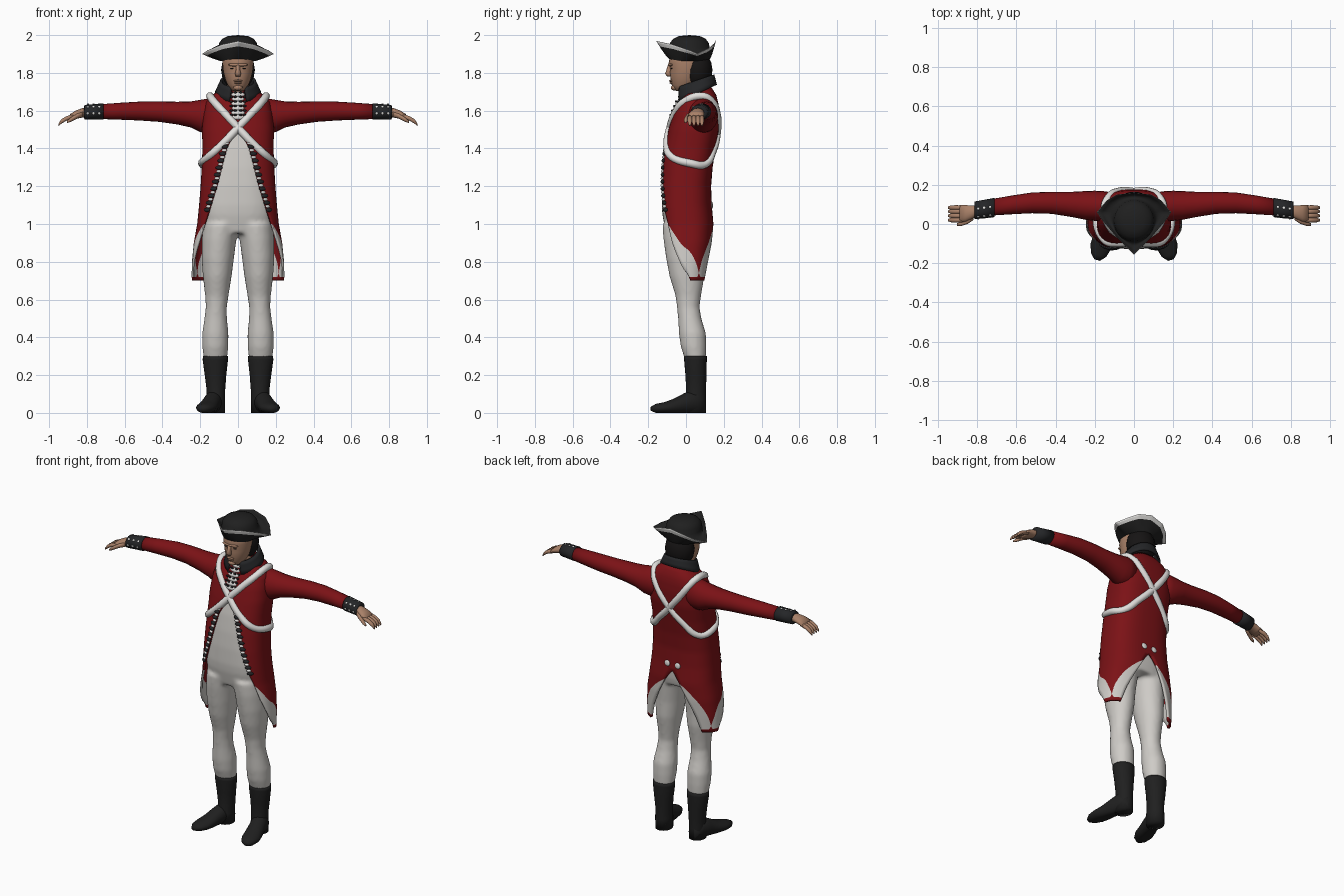
import bpy, bmesh
from math import sin, cos, pi, radians, asin, copysign
from mathutils import Vector, Matrix

if "Cube" in bpy.data.objects:
    bpy.data.objects.remove(bpy.data.objects["Cube"])


def material(name, r, g, b):
    m = bpy.data.materials.new(name)
    m.diffuse_color = (r, g, b, 1)
    m.use_nodes = True
    m.node_tree.nodes["Principled BSDF"].inputs["Base Color"].default_value = m.diffuse_color
    return m


RED = material("coat red", .20, .006, .008)
WHITE = material("cloth white", .62, .60, .57)
BELT = material("belt white", .75, .74, .72)
BLACK = material("facing black", .018, .019, .021)
BOOT = material("leather black", .014, .014, .014)
SKIN = material("skin", .40, .22, .14)
DARK = material("hair black", .008, .007, .007)


def finish(name, bm, mats, mirror=False, solid=0):
    me = bpy.data.meshes.new(name)
    bm.to_mesh(me)
    bm.free()
    for m in mats:
        me.materials.append(m)
    for f in me.polygons:
        f.use_smooth = True
    ob = bpy.data.objects.new(name, me)
    bpy.context.collection.objects.link(ob)
    if mirror:
        ob.modifiers.new("mirror", 'MIRROR')
    if solid:
        s = ob.modifiers.new("thickness", 'SOLIDIFY')
        s.thickness, s.offset = solid, 0
    return ob


def grid(name, parts, mats, closed=False, pick=None, mirror=False, solid=0):
    """Skin rows of points; closed rows are capped at both ends."""
    bm = bmesh.new()
    for rows in parts:
        vs = [[bm.verts.new(p) for p in r] for r in rows]
        n = len(rows[0])
        for i in range(len(rows) - 1):
            for j in range(n if closed else n - 1):
                k = (j + 1) % n
                f = bm.faces.new((vs[i][j], vs[i][k], vs[i + 1][k], vs[i + 1][j]))
                f.material_index = pick(i, j) if pick else 0
        if closed:
            bm.faces.new(vs[0])
            bm.faces.new(vs[-1])
    bmesh.ops.remove_doubles(bm, verts=bm.verts, dist=1e-5)
    bmesh.ops.recalc_face_normals(bm, faces=bm.faces)
    return finish(name, bm, mats, mirror, solid)


def ring(c, u, v, n=24):
    c, u, v = Vector(c), Vector(u), Vector(v)
    pts = [c + u * cos(2 * pi * k / n) + v * sin(2 * pi * k / n) for k in range(n)]
    return [Vector((p.x, p.y, max(p.z, 0))) for p in pts]


def upright(table, s=1):      # rows of x, y, z, rx, ry
    return [ring((s * x, y, z), (rx, 0, 0), (0, ry, 0)) for x, y, z, rx, ry in table]


def sideways(table):          # rows of x, y, z, ry, rz
    return [ring((x, y, z), (0, ry, 0), (0, 0, rz), 20) for x, y, z, ry, rz in table]


def ellipsoids(name, items, mat, mirror=False):
    """Items are (location, scale, facing direction)."""
    bm = bmesh.new()
    for loc, scale, n in items:
        q = Vector(n).to_track_quat('Z', 'Y').to_matrix().to_4x4()
        mx = Matrix.Translation(loc) @ q @ Matrix.Diagonal((*scale, 1))
        bmesh.ops.create_uvsphere(bm, u_segments=14, v_segments=8, radius=1, matrix=mx)
    return finish(name, bm, [mat], mirror)


def lerp(table, z):           # table sorted by falling first value
    if z >= table[0][0]:
        return table[0][1:]
    for a, b in zip(table, table[1:]):
        if z >= b[0]:
            t = (a[0] - z) / (a[0] - b[0])
            return [p + (q - p) * t for p, q in zip(a[1:], b[1:])]
    return table[-1][1:]


# Coat outline: height, half width, front y, back y
COAT = [(1.72, .07, .0, .13), (1.68, .13, -.01, .155), (1.64, .165, -.037, .165),
        (1.58, .178, -.063, .17), (1.5, .185, -.087, .168), (1.4, .182, -.11, .15),
        (1.3, .186, -.125, .135), (1.2, .192, -.134, .127), (1.1, .2, -.137, .13),
        (1.0, .21, -.133, .14), (.9, .228, -.127, .136), (.8, .238, -.123, .125),
        (.7, .24, -.12, .115)]
# Front edge and back edge angles, and share of white turnback, by height
EDGE = [(1.49, 0, 180, 0), (1.4, 13, 180, 0), (1.2, 29, 180, 0), (1.06, 44, 180, 0),
        (1.0, 52, 172, 0), (.9, 62, 160, .19), (.8, 80, 148, .385), (.74, 91, 142, .5),
        (.7, 98, 138, .3)]
P = .75


def coat(a, z, inset=0.0):
    rx, yf, yb = lerp(COAT, z)
    s, c = sin(a), cos(a)
    return Vector(((rx - inset) * copysign(abs(s) ** P, s),
                   (yf + yb) / 2 - ((yb - yf) / 2 - inset * .6) * copysign(abs(c) ** P, c), z))


def normal(a, z):
    return (coat(a + .03, z) - coat(a - .03, z)).cross(coat(a, z + .02) - coat(a, z - .02)).normalized()


def on_coat(x, z, back=False):
    a = asin(min(1, abs(x) / lerp(COAT, z)[0]) ** (1 / P))
    a = copysign(pi - a if back else a, x)
    return coat(a, z), normal(a, z)


# Breeches and waistcoat, fused into one smooth body
LEG = [(.12, .05, .28, .062, .055), (.12, .04, .35, .069, .068), (.12, .034, .42, .07, .072),
       (.118, .02, .5, .06, .062), (.115, .012, .56, .056, .06), (.112, .012, .62, .062, .068),
       (.11, .005, .72, .076, .092), (.107, -.003, .82, .086, .103),
       (.1, -.005, .92, .092, .115), (.09, -.005, 1.0, .095, .12)]
trunk = [[coat(2 * pi * k / 40, z, .014 + max(0, 1.06 - z) * .25) for k in range(40)]
         for z in (1.66, 1.6, 1.5, 1.4, 1.3, 1.2, 1.1, 1.05, 1.0, .95)]
body = grid("breeches_and_waistcoat", [upright(LEG, 1), upright(LEG, -1), trunk], [WHITE], closed=True)
r = body.modifiers.new("fuse", 'REMESH')
r.mode, r.voxel_size, r.use_smooth_shade = 'VOXEL', .011, True
s = body.modifiers.new("soften", 'SMOOTH')
s.factor, s.iterations = .5, 6

# Coat with open front, split tails and white turnbacks
rows = []
for k in range(52):
    z = round(1.72 - .02 * k, 2)
    a0, a1, f = lerp(EDGE, z)
    us = [f * j / 4 for j in range(4)] + [f + (1 - 2 * f) * j / 24 for j in range(25)] \
        + [1 - f + f * j / 4 for j in range(1, 5)]
    row = [coat(radians(a0 + (a1 - a0) * u), z) for u in us]
    for p in (row[0], row[-1]):
        if abs(p.x) < 1e-4:
            p.x = 0
    rows.append(row)
grid("coat", [rows], [RED, WHITE], mirror=True, solid=.012,
     pick=lambda i, j: 1 if i >= 36 and (j < 4 or j >= 28) and i < 50 else 0)

# Sleeves, cuffs and hands
grid("sleeve", [sideways([(.1, .085, 1.575, .075, .085), (.16, .09, 1.572, .078, .092),
     (.2, .093, 1.572, .077, .085), (.25, .095, 1.58, .073, .069), (.32, .1, 1.587, .064, .06),
     (.42, .108, 1.595, .056, .054), (.52, .108, 1.598, .053, .05), (.62, .098, 1.597, .048, .045),
     (.73, .085, 1.595, .042, .039)])], [RED], closed=True, mirror=True)
grid("cuff", [sideways([(.712, .084, 1.596, .04, .036), (.713, .084, 1.596, .049, .043),
     (.813, .07, 1.591, .045, .039), (.815, .07, 1.591, .03, .026)])], [BLACK], closed=True, mirror=True)
dots = []
for x in (.735, .765, .795):
    y = .081 - (x - .735) * .14
    dots += [((x, y - .047 * cos(t), 1.594 + .041 * sin(t)), (.007, .007, .003), (0, -cos(t), sin(t)))
             for t in (-.2, .7, 1.7)]
ellipsoids("cuff_button", dots, BELT, mirror=True)
fingers = [sideways([(.87, y, 1.57, .011, .012), (.91, y, 1.558, .012, .012),
                     (.935, y, 1.543, .011, .012), (.949, y, 1.526, .006, .007)])
           for y in (.02, .042, .064, .084)]
thumb = sideways([(.82, .035, 1.58, .015, .014), (.85, .014, 1.572, .014, .013),
                  (.885, .0, 1.553, .011, .012), (.905, -.003, 1.54, .006, .006)])
palm = sideways([(.8, .068, 1.59, .028, .024), (.825, .061, 1.588, .034, .025),
                 (.86, .054, 1.578, .042, .022), (.89, .053, 1.565, .044, .016)])
grid("hand", fingers + [thumb, palm], [SKIN], closed=True, mirror=True)

# Boots: shaft and turned-out foot
shaft = upright([(.12, .05, .3, .066, .06), (.12, .05, .28, .067, .06), (.119, .053, .2, .057, .056),
                 (.117, .053, .12, .049, .052), (.118, .05, .07, .05, .056), (.118, .05, .0, .05, .056)])
d = Vector((.26, -.97, 0))
w = Vector((.97, .26, 0))
foot = [ring(Vector((.12, .07, z)) + d * t, w * hw, (0, 0, hz))
        for t, z, hw, hz in ((-.03, .04, .03, .04), (.02, .06, .05, .065), (.08, .05, .047, .055),
                             (.14, .034, .052, .04), (.19, .027, .054, .03),
                             (.235, .024, .04, .024), (.262, .022, .015, .012))]
grid("boot", [shaft, foot], [BOOT], closed=True, mirror=True)

# Crossed shoulder belts
for side, label in ((1, "left"), (-1, "right")):
    pts = [on_coat(x, z)[0] for x, z in ((.125, 1.645), (.07, 1.585), (.0, 1.51), (-.08, 1.425), (-.15, 1.36))]
    pts += [Vector((-.19, .03, 1.32))]
    pts += [on_coat(x, z, True)[0] for x, z in ((-.155, 1.315), (-.08, 1.39), (0, 1.475), (.08, 1.575), (.13, 1.65))]
    pts += [Vector((.148, .085, 1.677))]
    cu = bpy.data.curves.new(label + "_belt", 'CURVE')
    cu.dimensions, cu.bevel_depth, cu.bevel_resolution, cu.resolution_u = '3D', .021, 3, 8
    sp = cu.splines.new('BEZIER')
    sp.bezier_points.add(len(pts) - 1)
    sp.use_cyclic_u = True
    for b, p in zip(sp.bezier_points, pts):
        b.co = (p.x * side, p.y, p.z)
        b.handle_left_type = b.handle_right_type = 'AUTO'
    cu.materials.append(BELT)
    bpy.context.collection.objects.link(bpy.data.objects.new(label + "_belt", cu))

# Lapel loops and buttons along the coat front, back buttons
loops, studs = [], []
for k in range(10):
    z = 1.075 + .037 * k
    a = radians(lerp(EDGE, z)[0] + 4)
    p, n = coat(a, z), normal(a, z)
    loops.append((p + n * .008, (.019, .011, .008), n))
    p = coat(a - .05, z + .018)
    studs.append((p + n * .008, (.014, .008, .007), n))
ellipsoids("lapel_loop", loops, BLACK, mirror=True)
ellipsoids("lapel_button", studs, BELT, mirror=True)
p, n = on_coat(.036, 1.1, True)
ellipsoids("back_button", [(p + n * .007, (.019, .019, .006), n)], BELT, mirror=True)

# Neck ruffle with dark spots
frill, spots = [], []
for k in range(6):
    z = 1.565 + .024 * k
    p, n = on_coat(.0001, z)
    frill.append((p + Vector((0, -.006, 0)), (.034 + .003 * (k % 2), .014, .012), n))
    for x in (.014, .036):
        spots.append((p + Vector((x, -.013 if x < .02 else -.006, .012)), (.009, .006, .007), n))
ellipsoids("neck_ruffle", frill, BELT)
ellipsoids("ruffle_spot", spots, BLACK, mirror=True)

# Standing collar, open at the front
rows = []
for t in (0, .35, .7, 1):
    row = []
    for k in range(17):
        a = radians(22 + 158 * k / 16)
        lo, up = 1.69 - .045 * cos(a), 1.757 - .033 * cos(a)
        rx, ry = .118 - .03 * t, .1 - .008 * t
        row.append((0 if k == 16 else rx * sin(a), .058 - .006 * t - ry * cos(a), lo + (up - lo) * t))
    rows.append(row)
grid("collar", [rows], [BLACK], mirror=True, solid=.012)

# Head, face and hair
grid("neck", [upright([(0, .05, 1.62, .065, .06), (0, .04, 1.7, .055, .056), (0, .03, 1.77, .055, .058)])],
     [SKIN], closed=True)
grid("head", [upright([(0, (f + b) / 2, z, rx, (b - f) / 2) for z, rx, f, b in (
    (1.703, .022, -.048, .0), (1.712, .04, -.064, .03), (1.735, .055, -.075, .06), (1.765, .068, -.081, .08),
    (1.8, .077, -.086, .09), (1.82, .08, -.084, .095), (1.85, .083, -.092, .1), (1.92, .08, -.08, .1))])],
    [SKIN], closed=True)
grid("nose", [upright([(0, -.085, 1.845, .009, .01), (0, -.09, 1.815, .011, .014),
     (0, -.093, 1.795, .016, .018), (0, -.088, 1.782, .012, .012)])], [SKIN], closed=True)
up = (0, 0, 1)
ellipsoids("brow_lips_and_chin", [((0, -.078, 1.843), (.055, .018, .01), up),
           ((0, -.078, 1.758), (.024, .012, .006), up), ((0, -.075, 1.747), (.02, .012, .006), up),
           ((0, -.06, 1.722), (.025, .02, .016), up)], SKIN)
ellipsoids("eye", [((.031, -.076, 1.824), (.013, .006, .003), up)], DARK, mirror=True)
ellipsoids("hair", [((0, .062, 1.815), (.092, .078, .105), up)], DARK)

# Three-cornered hat: brim outside, trim, brim inside, crown
RIM = [(180, 0, .16, 1.975), (150, .09, .15, 1.955), (130, .14, .12, 1.928), (105, .19, .06, 1.9),
       (90, .165, .022, 1.917), (45, .085, -.072, 1.95), (0, 0, -.157, 1.968)]
rows = []
angles = [5 * k for k in range(37)]
for t, drop in ((0, 0), (.3, 0), (.6, 0), (.76, 0), (.9, 0), (1, 0), (.97, -.004), (.75, -.008), (.4, -.012)):
    row = []
    for a in angles:
        x, y, z = lerp(RIM, a)
        bx = .092 * sin(radians(a))
        by = .02 - .108 * cos(radians(a))
        bz = 1.862 + .012 * cos(radians(a)) ** 2
        row.append((bx + (x - bx) * t, by + (y - by) * t, bz + (z - bz) * t ** 1.25 - drop))
    rows.append(row)
for rx, ry, z in ((.104, .108, 1.93), (.1, .103, 1.958), (.083, .085, 1.981), (.052, .055, 1.995), (.0, .0, 2.0)):
    rows.append([(rx * sin(radians(a)), .018 - ry * cos(radians(a)), z) for a in angles])
rows = [[(0 if k in (0, 36) else p[0], p[1], p[2]) for k, p in enumerate(r)] for r in rows]
grid("hat", [rows], [BOOT, BELT], mirror=True, pick=lambda i, j: 1 if 3 <= i <= 5 else 0)
